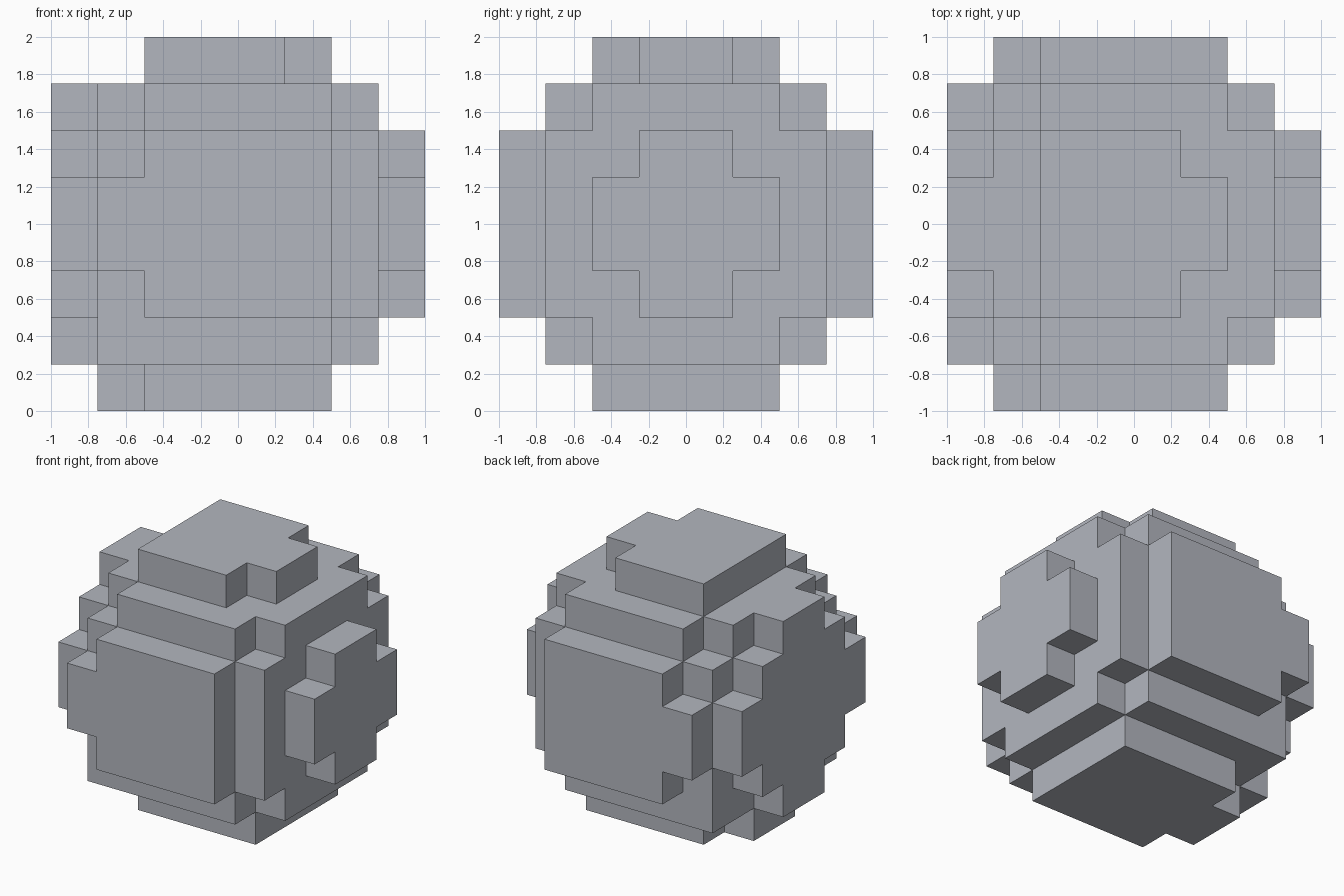
import bpy
import bmesh
from itertools import product
from mathutils import Vector

if "Cube" in bpy.data.objects:
    bpy.data.objects.remove(bpy.data.objects["Cube"], do_unlink=True)

CELL = 0.25
stone = bpy.data.materials.new("blue_grey_stone")
stone.use_nodes = True
stone.diffuse_color = (0.45, 0.47, 0.52, 1)
stone.node_tree.nodes["Principled BSDF"].inputs["Base Color"].default_value = stone.diffuse_color

filled = set()


def block(x, y, z):
    """Fill whole cells between the (low, high) limits, counted from the centre."""
    filled.update(product(range(*x), range(*y), range(*z)))


# Core: wide middle, with the vertical corners trimmed at top and bottom
block((-3, 3), (-3, 3), (-2, 2))
for level in (-3, 2):
    block((-3, 3), (-2, 2), (level, level + 1))
    block((-2, 2), (-3, 3), (level, level + 1))
# Untrimmed lower corners on one side
block((-3, -2), (-3, 3), (-3, -2))

# Front and back plates, each with a side tab
for y in (-4, 3):
    block((-2, 2), (y, y + 1), (-2, 2))
    block((-3, -2), (y, y + 1), (-1, 1))

# Top plate with two notched corners
block((-2, 1), (-2, 2), (3, 4))
block((1, 2), (-1, 1), (3, 4))

# Bottom plate with a side tab
block((-2, 2), (-2, 2), (-4, -3))
block((-3, -2), (-1, 1), (-4, -3))

# Small stepped plate on the left, large stepped plate on the right
for x, size in ((3, 2), (-4, 3)):
    for half in range(1, size + 1):
        other = size + 1 - half
        block((x, x + 1), (-half, half), (-other, other))

# Skin: one square for every exposed cell side
bm = bmesh.new()
for cell in filled:
    for axis, sign in product(range(3), (-1, 1)):
        step = Vector((0, 0, 0))
        step[axis] = sign
        neighbour = tuple(int(a + b) for a, b in zip(cell, step))
        if neighbour in filled:
            continue
        u, v = Vector((0, 0, 0)), Vector((0, 0, 0))
        u[(axis + 1) % 3] = 0.5
        v[(axis + 2) % 3] = 0.5 * sign
        centre = Vector(cell) + Vector((0.5, 0.5, 0.5)) + step * 0.5
        corners = (centre - u - v, centre + u - v, centre + u + v, centre - u + v)
        bm.faces.new([bm.verts.new(c * CELL + Vector((0, 0, 1))) for c in corners])

# Weld and merge coplanar squares into clean flat faces
bmesh.ops.remove_doubles(bm, verts=bm.verts, dist=0.001)
bmesh.ops.dissolve_limit(bm, angle_limit=0.01, verts=bm.verts, edges=bm.edges)
mesh = bpy.data.meshes.new("block_ball")
bm.to_mesh(mesh)
bm.free()
mesh.materials.append(stone)
bpy.context.collection.objects.link(bpy.data.objects.new("block_ball", mesh))
